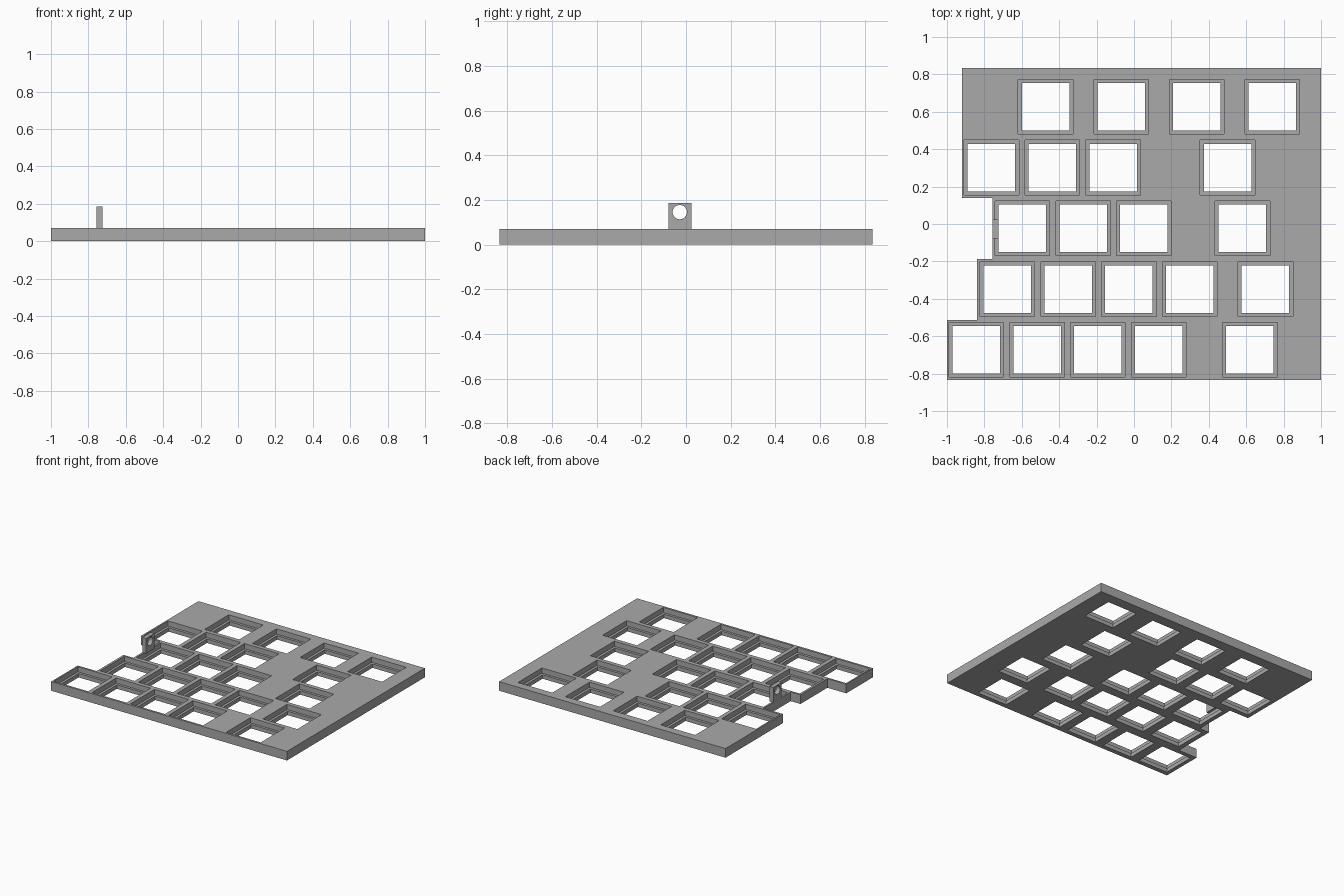
import bpy, bmesh, math
from mathutils import Matrix

cube = bpy.data.objects.get("Cube")
if cube:
    bpy.data.objects.remove(cube)

THICK, LEDGE = 0.07, 0.03      # plate thickness, height of the ledge in each opening
POCKET, OPENING = 0.292, 0.254  # upper recess and through-hole widths
PITCH = 0.325

grey = bpy.data.materials.new("plain grey")
grey.use_nodes = True
colour = (0.4, 0.4, 0.4, 1)
grey.diffuse_color = colour
grey.node_tree.nodes["Principled BSDF"].inputs["Base Color"].default_value = colour


def make_object(name, bm):
    bmesh.ops.recalc_face_normals(bm, faces=bm.faces)
    mesh = bpy.data.meshes.new(name)
    bm.to_mesh(mesh)
    bm.free()
    mesh.materials.append(grey)
    obj = bpy.data.objects.new(name, mesh)
    bpy.context.collection.objects.link(obj)
    return obj


def add_box(bm, x, y, z, sx, sy, sz):
    bmesh.ops.create_cube(bm, size=1, matrix=Matrix.Translation((x, y, z)) @ Matrix.Diagonal((sx, sy, sz, 1)))


def cut(obj, bm):
    cutter = make_object("cutter", bm)
    cutter.hide_render = True
    mod = obj.modifiers.new("cut", "BOOLEAN")
    mod.operation, mod.solver, mod.object = "DIFFERENCE", "EXACT", cutter
    bpy.context.view_layer.objects.active = obj
    bpy.ops.object.modifier_apply(modifier=mod.name)
    bpy.data.objects.remove(cutter)


# Plate with a stepped side
outline = [(-1, -0.835), (1, -0.835), (1, 0.835), (-0.92, 0.835), (-0.92, 0.14),
           (-0.757, 0.14), (-0.757, -0.187), (-0.84, -0.187), (-0.84, -0.513), (-1, -0.513)]
bm = bmesh.new()
face = bm.faces.new([bm.verts.new((x, y, 0)) for x, y in outline])
top = bmesh.ops.extrude_face_region(bm, geom=[face])["geom"]
bmesh.ops.translate(bm, vec=(0, 0, THICK), verts=[v for v in top if isinstance(v, bmesh.types.BMVert)])
plate = make_object("key_plate", bm)

# Rows of openings: first x, count, spacing, x of the lone opening
rows = [(-0.473, 4, 0.404, None), (-0.762, 3, PITCH, 0.5), (-0.597, 3, PITCH, 0.58),
        (-0.677, 4, PITCH, 0.703), (-0.843, 4, PITCH, 0.62)]
centres = []
for r, (start, count, step, lone) in enumerate(rows):
    xs = [start + i * step for i in range(count)] + ([lone] if lone else [])
    centres += [(x, 0.627 - r * PITCH) for x in xs]

for size, low in ((POCKET, LEDGE), (OPENING, -0.05)):
    bm = bmesh.new()
    for x, y in centres:
        add_box(bm, x, y, low + 0.1, size, size, 0.2)
    cut(plate, bm)

# Upright lug with a round hole
bm = bmesh.new()
add_box(bm, -0.741, -0.027, 0.127, 0.032, 0.102, 0.116)
lug = make_object("cable_lug", bm)
bm = bmesh.new()
bmesh.ops.create_cone(bm, cap_ends=True, segments=32, radius1=0.032, radius2=0.032, depth=0.2,
                      matrix=Matrix.Translation((-0.741, -0.028, 0.145)) @ Matrix.Rotation(math.pi / 2, 4, "Y"))
cut(lug, bm)
